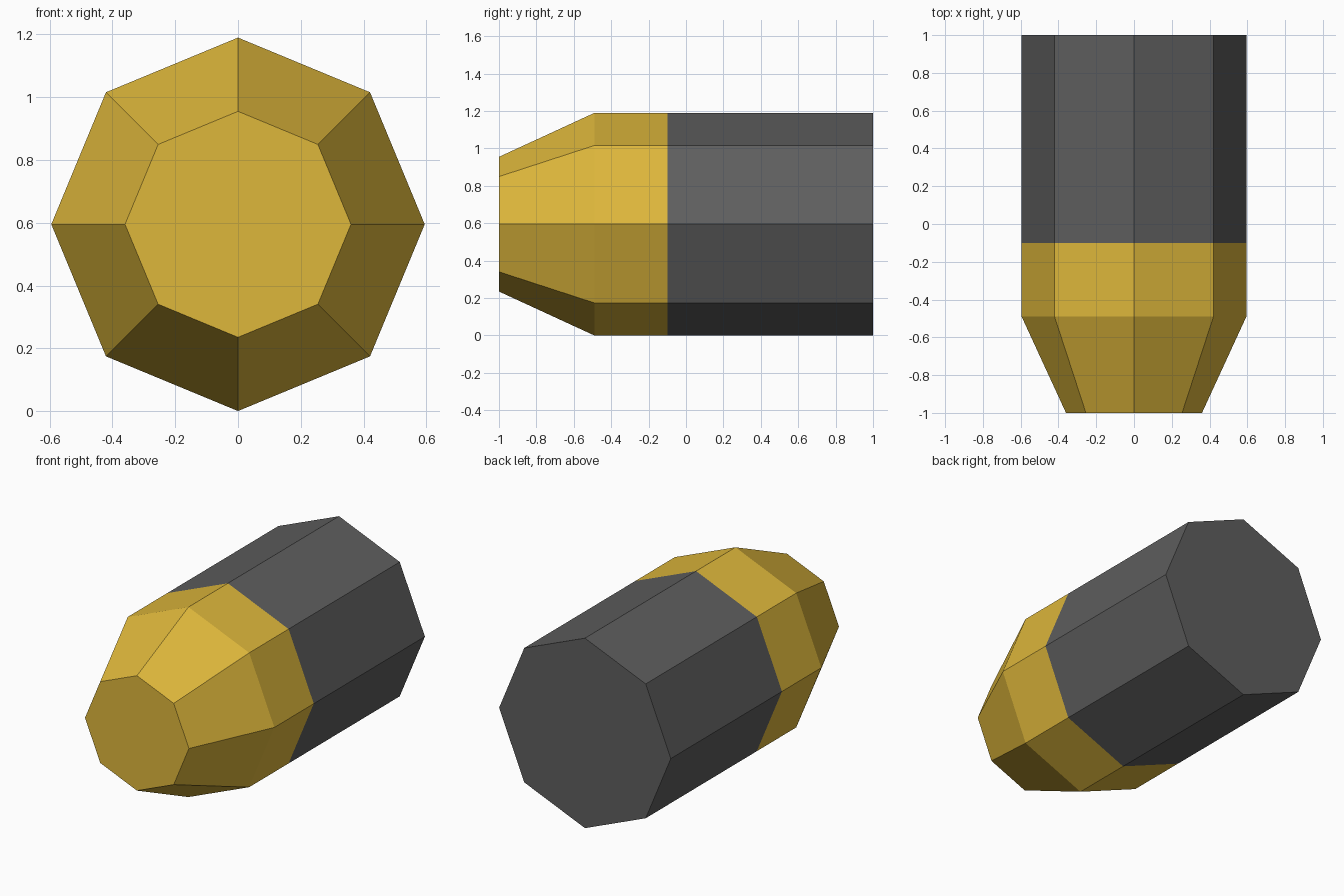
import bpy, bmesh, math

if "Cube" in bpy.data.objects:
    bpy.data.objects.remove(bpy.data.objects["Cube"])

SIDES = 8
RADIUS = 0.595
TIP_RADIUS = 0.36


def material(name, color):
    mat = bpy.data.materials.new(name)
    mat.diffuse_color = (*color, 1.0)
    mat.use_nodes = True
    mat.node_tree.nodes["Principled BSDF"].inputs["Base Color"].default_value = mat.diffuse_color
    return mat


yellow = material("brass_yellow", (0.73, 0.474, 0.044))
grey = material("dark_grey", (0.112, 0.112, 0.112))

# Octagonal rings along y: (y, radius)
profile = [(-1.0, TIP_RADIUS), (-0.49, RADIUS), (-0.10, RADIUS), (1.0, RADIUS)]

bm = bmesh.new()
rings = []
for y, r in profile:
    ring = []
    for i in range(SIDES):
        a = 2 * math.pi * i / SIDES
        ring.append(bm.verts.new((r * math.cos(a), y, RADIUS + r * math.sin(a))))
    rings.append(ring)

# Side walls
for lower, upper in zip(rings, rings[1:]):
    for i in range(SIDES):
        j = (i + 1) % SIDES
        bm.faces.new((lower[i], lower[j], upper[j], upper[i]))

# Flat end caps
bm.faces.new(rings[0])
bm.faces.new(rings[-1])
bmesh.ops.recalc_face_normals(bm, faces=bm.faces)

# Yellow nose, grey casing
for f in bm.faces:
    f.material_index = 0 if f.calc_center_median().y < -0.10 else 1

mesh = bpy.data.meshes.new("slug_body")
bm.to_mesh(mesh)
bm.free()
mesh.materials.append(yellow)
mesh.materials.append(grey)
body = bpy.data.objects.new("slug_body", mesh)
bpy.context.collection.objects.link(body)
